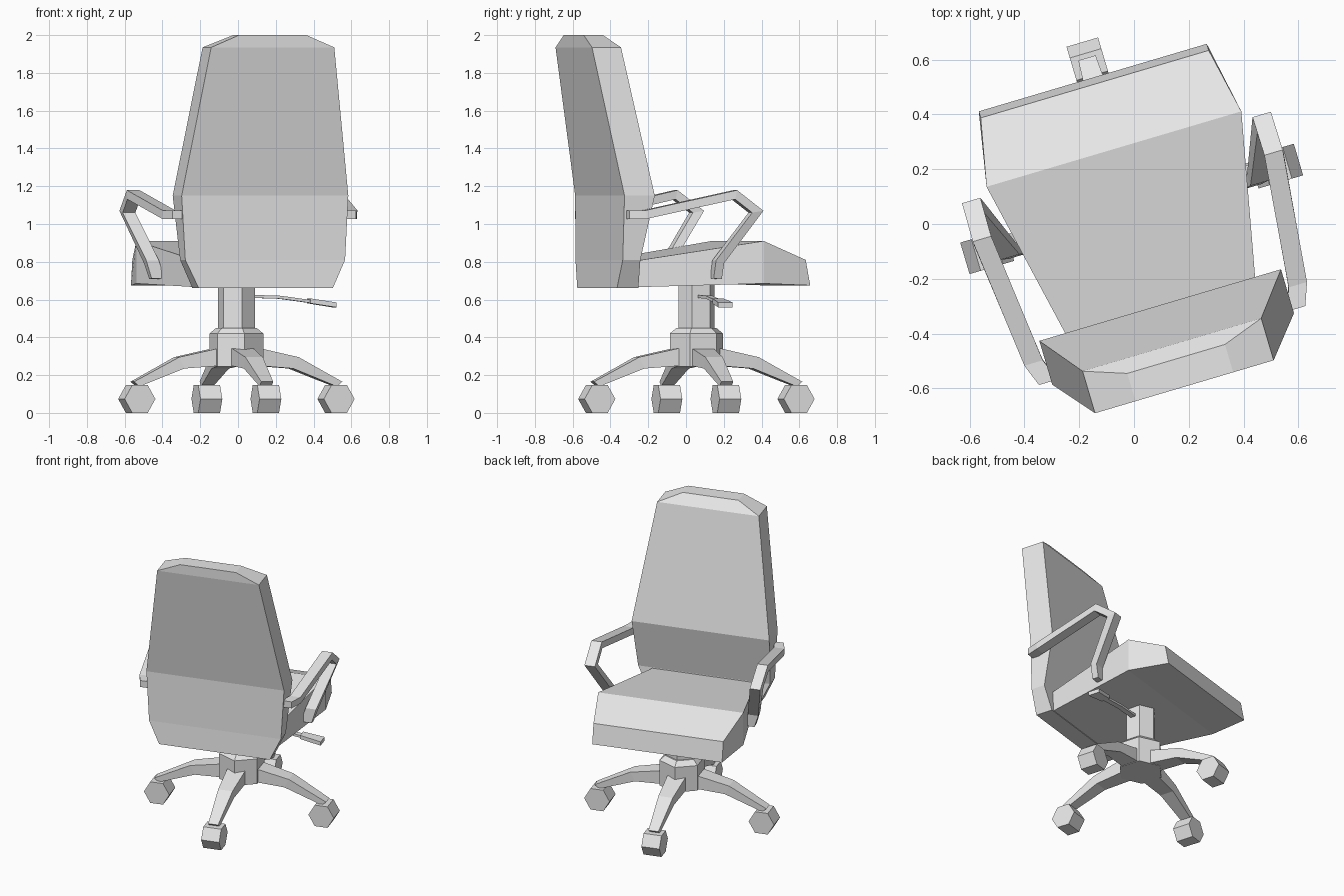
import bpy
import bmesh
from math import sin, cos, pi, radians
from mathutils import Matrix, Vector

if "Cube" in bpy.data.objects:
    bpy.data.objects.remove(bpy.data.objects["Cube"])

grey = bpy.data.materials.new("plain_grey")
grey.use_nodes = True
grey.diffuse_color = (0.8, 0.8, 0.8, 1)
grey.node_tree.nodes["Principled BSDF"].inputs["Base Color"].default_value = (0.8, 0.8, 0.8, 1)

# The whole chair is swivelled on its column
SWIVEL = Matrix.Translation((-0.0085, 0.055, 0)) @ Matrix.Rotation(radians(16.5), 4, 'Z')


def loft(name, rings, local=Matrix()):
    """Skin a closed solid through rings of equal point count."""
    bm = bmesh.new()
    loops = [[bm.verts.new(p) for p in ring] for ring in rings]
    n = len(loops[0])
    for a, b in zip(loops, loops[1:]):
        for i in range(n):
            j = (i + 1) % n
            bm.faces.new((a[i], a[j], b[j], b[i]))
    bm.faces.new(loops[0])
    bm.faces.new(loops[-1])
    bmesh.ops.transform(bm, matrix=SWIVEL @ local, verts=bm.verts)
    bmesh.ops.recalc_face_normals(bm, faces=bm.faces)
    mesh = bpy.data.meshes.new(name)
    bm.to_mesh(mesh)
    bm.free()
    mesh.materials.append(grey)
    obj = bpy.data.objects.new(name, mesh)
    bpy.context.collection.objects.link(obj)
    return obj


def hex_ring(radius, z):
    return [(radius * cos(pi / 6 + k * pi / 3), radius * sin(pi / 6 + k * pi / 3), z)
            for k in range(6)]


def strip(name, path, width, thick, side=1):
    """Sweep a flat bar along (x, y, z) points bending in the side plane."""
    pts = [Vector(p) for p in path]
    rings = []
    for i, p in enumerate(pts):
        dirs = [Vector((d.y, d.z)).normalized()
                for d in ([p - pts[i - 1]] if i else []) +
                ([pts[i + 1] - p] if i + 1 < len(pts) else [])]
        tangent = sum(dirs, Vector((0, 0))).normalized()
        half = thick / 2 / max(tangent.dot(dirs[0]), 0.45)
        ny, nz = -tangent.y * half, tangent.x * half
        rings.append([(side * (p.x + sx * width / 2), p.y + s * ny, p.z + s * nz)
                      for sx, s in ((-1, -1), (1, -1), (1, 1), (-1, 1))])
    return loft(name, rings)


# Backrest: height, half width, back y, front y
back = [(0.66, 0.37, -0.548, -0.43), (0.81, 0.441, -0.537, -0.44),
        (1.15, 0.46, -0.533, -0.366), (1.935, 0.34, -0.677, -0.517),
        (2.0, 0.186, -0.677, -0.571)]
loft("backrest", [[(-w, b, z), (w, b, z), (w, f, z), (-w, f, z)] for z, w, b, f in back])

# Seat: half width, bottom y, bottom z, top y, top z
seat = [(0.344, -0.45, 0.665, -0.45, 0.803), (0.485, 0.228, 0.685, 0.228, 0.91),
        (0.434, 0.5, 0.675, 0.475, 0.81)]
loft("seat", [[(-w, yb, zb), (w, yb, zb), (w, yt, zt), (-w, yt, zt)]
              for w, yb, zb, yt, zt in seat])

# Armrests
arm = [(0.472, -0.52, 1.05), (0.503, -0.435, 1.05), (0.555, 0.045, 1.155),
       (0.553, 0.165, 1.065), (0.475, -0.02, 0.80), (0.447, -0.025, 0.71)]
for label, side in (("left", 1), ("right", -1)):
    strip(label + "_armrest", arm, 0.07, 0.045, side)

# Column and hub
loft("column", [hex_ring(0.1, 0.43), hex_ring(0.1, 0.68)])
loft("hub", [hex_ring(0.147, 0.245), hex_ring(0.147, 0.42), hex_ring(0.11, 0.45)])

# Four legs with casters: radius and height of bottom, then of top, half width
leg = [(0.10, 0.25, 0.10, 0.345, 0.06), (0.30, 0.235, 0.33, 0.295, 0.048),
       (0.545, 0.14, 0.575, 0.165, 0.033)]
for k in range(4):
    turn = Matrix.Rotation(k * pi / 2, 4, 'Z')
    loft(f"leg_{k + 1}", [[(rb, -w, zb), (rb, w, zb), (rt, w, zt), (rt, -w, zt)]
                          for rb, zb, rt, zt, w in leg], turn)
    wheel = [[(0.55 + 0.085 * cos(a * pi / 3), y, 0.0736 + 0.085 * sin(a * pi / 3))
              for a in range(6)] for y in (-0.06, 0.06)]
    loft(f"caster_{k + 1}", wheel, turn)

# Height lever with paddle: x, z, half depth, half thickness
lever = [(0.08, 0.617, 0.018, 0.008), (0.24, 0.612, 0.018, 0.008),
         (0.42, 0.588, 0.018, 0.008)]
paddle = [(0.40, 0.593, 0.03, 0.013), (0.54, 0.572, 0.04, 0.013)]
for name, rows in (("lever", lever), ("lever_paddle", paddle)):
    loft(name, [[(x, -d, z - t), (x, d, z - t), (x, d, z + t), (x, -d, z + t)]
                for x, z, d, t in rows])
